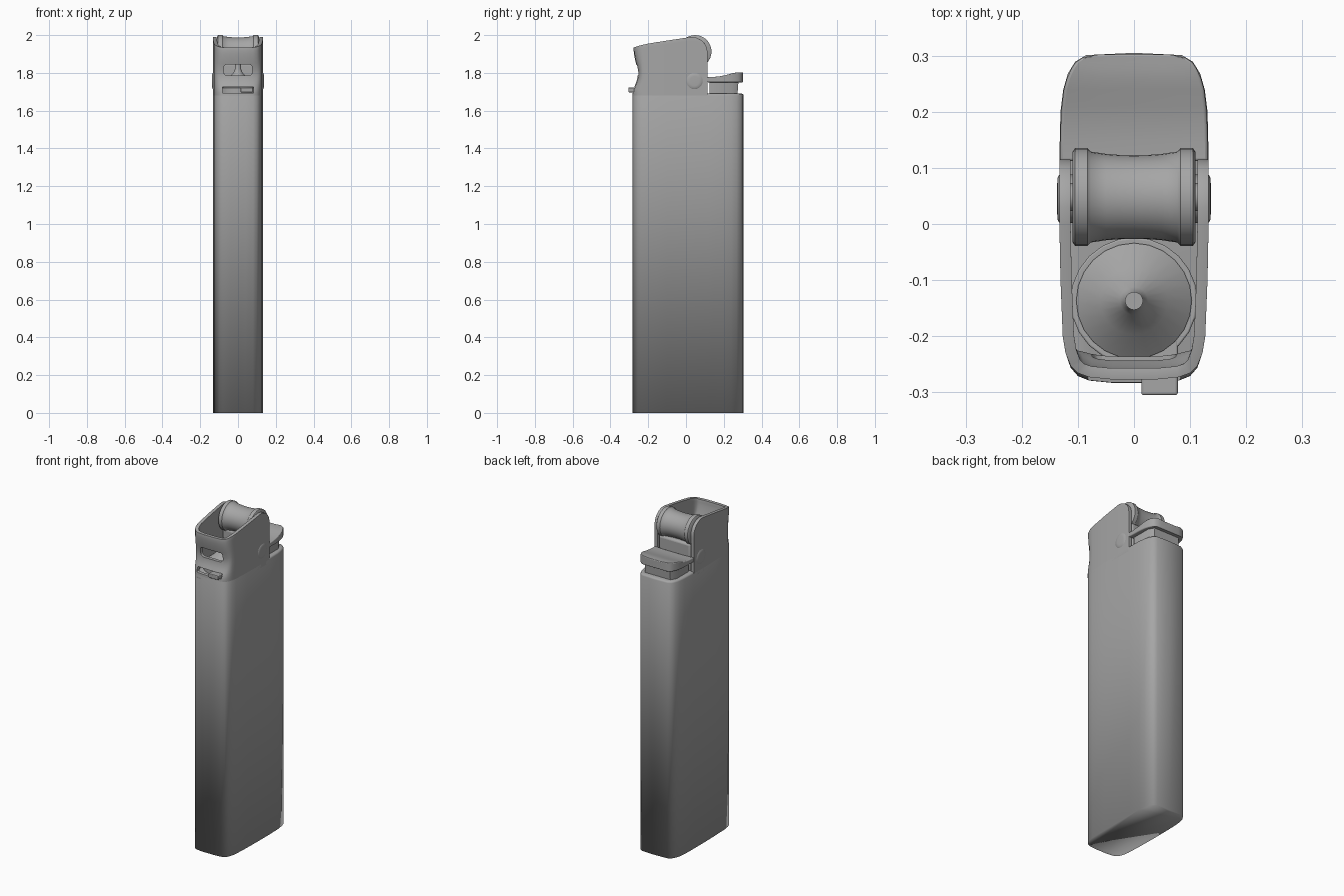
import bpy, bmesh, math
from mathutils import Vector

if "Cube" in bpy.data.objects:
    bpy.data.objects.remove(bpy.data.objects["Cube"])

# Right half of the lighter's plan outline, front to back
HALF = [(0.0, -0.283), (0.04, -0.283), (0.08, -0.279), (0.1, -0.271), (0.113, -0.256),
        (0.122, -0.23), (0.127, -0.2), (0.131, -0.1), (0.133, 0.0), (0.133, 0.12),
        (0.131, 0.2), (0.126, 0.24), (0.118, 0.268), (0.105, 0.289), (0.085, 0.301), (0.0, 0.305)]

GREY = bpy.data.materials.new("dark_grey")
GREY.diffuse_color = (0.38, 0.38, 0.38, 1)
GREY.use_nodes = True
GREY.node_tree.nodes["Principled BSDF"].inputs["Base Color"].default_value = GREY.diffuse_color


def interp(table, v):
    """Piecewise linear lookup."""
    if v <= table[0][0]:
        return table[0][1]
    for (a, fa), (b, fb) in zip(table, table[1:]):
        if v <= b:
            return fa + (fb - fa) * (v - a) / (b - a)
    return table[-1][1]


def finish(name, bm, fix=True):
    if fix:
        bmesh.ops.recalc_face_normals(bm, faces=bm.faces)
    me = bpy.data.meshes.new(name)
    bm.to_mesh(me)
    bm.free()
    me.materials.append(GREY)
    ob = bpy.data.objects.new(name, me)
    bpy.context.collection.objects.link(ob)
    return ob


def smooth(ob, bevel=0.0, segments=3, angle=40):
    if bevel:
        m = ob.modifiers.new("bevel", 'BEVEL')
        m.width, m.segments, m.limit_method = bevel, segments, 'ANGLE'
        m.angle_limit = math.radians(40)
    bpy.ops.object.select_all(action='DESELECT')
    bpy.context.view_layer.objects.active = ob
    ob.select_set(True)
    bpy.ops.object.shade_smooth_by_angle(angle=math.radians(angle))
    return ob


def loft(name, rings, bevel=0.0, segments=3, angle=40):
    """Skin closed rings of equal length and cap both ends."""
    bm = bmesh.new()
    vs = [[bm.verts.new(p) for p in r] for r in rings]
    n = len(vs[0])
    for a, b in zip(vs, vs[1:]):
        for i in range(n):
            j = (i + 1) % n
            bm.faces.new((a[i], a[j], b[j], b[i]))
    bm.faces.new(vs[0])
    bm.faces.new(vs[-1])
    return smooth(finish(name, bm), bevel, segments, angle)


def lathe(name, profile, center, axis, sides=32, bevel=0.0):
    """Profile of (distance along axis, radius) turned about the x or z axis."""
    rings = []
    for d, r in profile:
        ring = []
        for k in range(sides):
            c, s = (r * f(2 * math.pi * k / sides) for f in (math.cos, math.sin))
            ring.append(Vector(center) + Vector((d, c, s) if axis == 'x' else (c, s, d)))
        rings.append(ring)
    return loft(name, rings, bevel)


def box(name, x0, x1, y0, y1, z0, z1, bevel=0.0):
    return loft(name, [[(x0, y0, z), (x1, y0, z), (x1, y1, z), (x0, y1, z)] for z in (z0, z1)], bevel)


# Fuel body: softly shaded all over, with a rounded top edge
outline = HALF + [(-x, y) for x, y in HALF[-2:0:-1]]
rings = []
for z, inset in ((0, 0), (1.68, 0), (1.687, 0.003), (1.69, 0.01)):
    rings.append([(x * (1 - inset / 0.133), y * (1 - inset / 0.3), z) for x, y in outline])
loft("body", rings, angle=180)

# Metal hood: U-shaped sheet with a shaped top edge and a pinched front
TOP = [(-0.28, 1.935), (-0.26, 1.942), (-0.2, 1.955), (-0.1, 1.971), (0.0, 1.986), (0.03, 1.99)]
PINCH = [(1.69, 0), (1.71, 0.002), (1.74, 0.016), (1.77, 0.026), (1.8, 0.028), (1.83, 0.023),
         (1.87, 0.013), (1.91, 0.006), (1.94, 0.006)]
WIDTH = [(y, x) for x, y in HALF]


def top_edge(y):
    if y > 0.03:
        return 1.905 + math.sqrt(max(0.0, 0.085 ** 2 - (y - 0.03) ** 2))
    return interp(TOP, y)


side = [p for p in HALF if p[1] < 0.02]
side += [(interp(WIDTH, y), y) for y in (0.03, 0.055, 0.075, 0.09, 0.102, 0.11, 0.115)]
path = [(-x, y) for x, y in side[:0:-1]] + side
bm = bmesh.new()
cols = []
for x, y in path:
    col = []
    for k in range(17):
        z = 1.66 + (top_edge(y) - 1.66) * k / 16
        front = min(1.0, max(0.0, (-0.235 - y) / 0.04))
        col.append(bm.verts.new((x, y + interp(PINCH, z) * front, z)))
    cols.append(col)
for a, b in zip(cols, cols[1:]):
    for k in range(16):
        bm.faces.new((a[k], b[k], b[k + 1], a[k + 1]))
hood = finish("hood", bm, fix=False)
m = hood.modifiers.new("wall", 'SOLIDIFY')
m.thickness, m.offset = 0.02, -1

# Flame window and adjuster slot cut through the hood front
for name, w, z0, z1, bev in (("window_cutter", 0.075, 1.785, 1.845, 0.018),
                             ("slot_cutter", 0.083, 1.694, 1.726, 0.004)):
    c = box(name, -w, w, -0.33, -0.215, z0, z1, bev)
    c.hide_render = True
    c.hide_set(True)
    m = hood.modifiers.new(name, 'BOOLEAN')
    m.operation, m.object, m.solver = 'DIFFERENCE', c, 'EXACT'
smooth(hood, 0.008, 3)

# Flame adjuster tab and its ring
box("adjuster_tab", 0.013, 0.078, -0.305, -0.2, 1.697, 1.723, 0.004)
lathe("adjuster_ring", [(1.685, 0.113), (1.722, 0.113)], (0, -0.137, 0), 'z', 24, 0.003)

# Gas valve cone with its nozzle
lathe("valve_cone", [(1.69, 0.103), (1.73, 0.103), (1.765, 0.06), (1.80, 0.025), (1.82, 0.016), (1.865, 0.016)],
      (0, -0.137, 0), 'z', 24)

# Spark wheel: waisted roller with two raised rims
roller = [(0.11, 0.080), (0.105, 0.087), (0.083, 0.087), (0.077, 0.081), (0.05, 0.077), (0.025, 0.075)]
lathe("spark_wheel", [(-d, r) for d, r in roller] + [(0, 0.0745)] + roller[::-1], (0, 0.048, 1.913), 'x')
lathe("wheel_axle", [(-0.12, 0.025), (0.12, 0.025)], (0, 0.048, 1.913), 'x', 16)

# Pivot rivets on both sides of the hood
for name, s in (("rivet_left", -1), ("rivet_right", 1)):
    lathe(name, [(s * 0.11, 0.043), (s * 0.133, 0.043), (s * 0.136, 0.038), (s * 0.137, 0.025)],
          (0, 0.045, 1.757), 'x', 24)

# Flint holder filling the space under the wheel
box("flint_holder", -0.108, 0.108, 0.0, 0.112, 1.68, 1.85, 0.012)

# Thumb lever: curved pad following the body outline, on a narrower neck
PAD = [(0.112, 1.778), (0.15, 1.779), (0.2, 1.785), (0.24, 1.797), (0.27, 1.803), (0.31, 1.804)]
rings = []
for y in (0.112, 0.15, 0.18, 0.21, 0.24, 0.26, 0.275, 0.288, 0.297, 0.302):
    w = interp(WIDTH, y) - 0.001
    t = interp(PAD, y)
    rings.append([(-w, y, 1.75), (w, y, 1.75), (w, y, t), (w * 0.5, y, t - 0.003),
                  (-w * 0.5, y, t - 0.003), (-w, y, t)])
loft("thumb_lever", rings, 0.006)
neck = [(-0.105, 0.125), (0.105, 0.125), (0.105, 0.24), (0.085, 0.272), (-0.085, 0.272), (-0.105, 0.24)]
loft("lever_neck", [[(x, y + (0.006 if z > 1.7 and y > 0.2 else 0), z) for x, y in neck] for z in (1.68, 1.76)])
